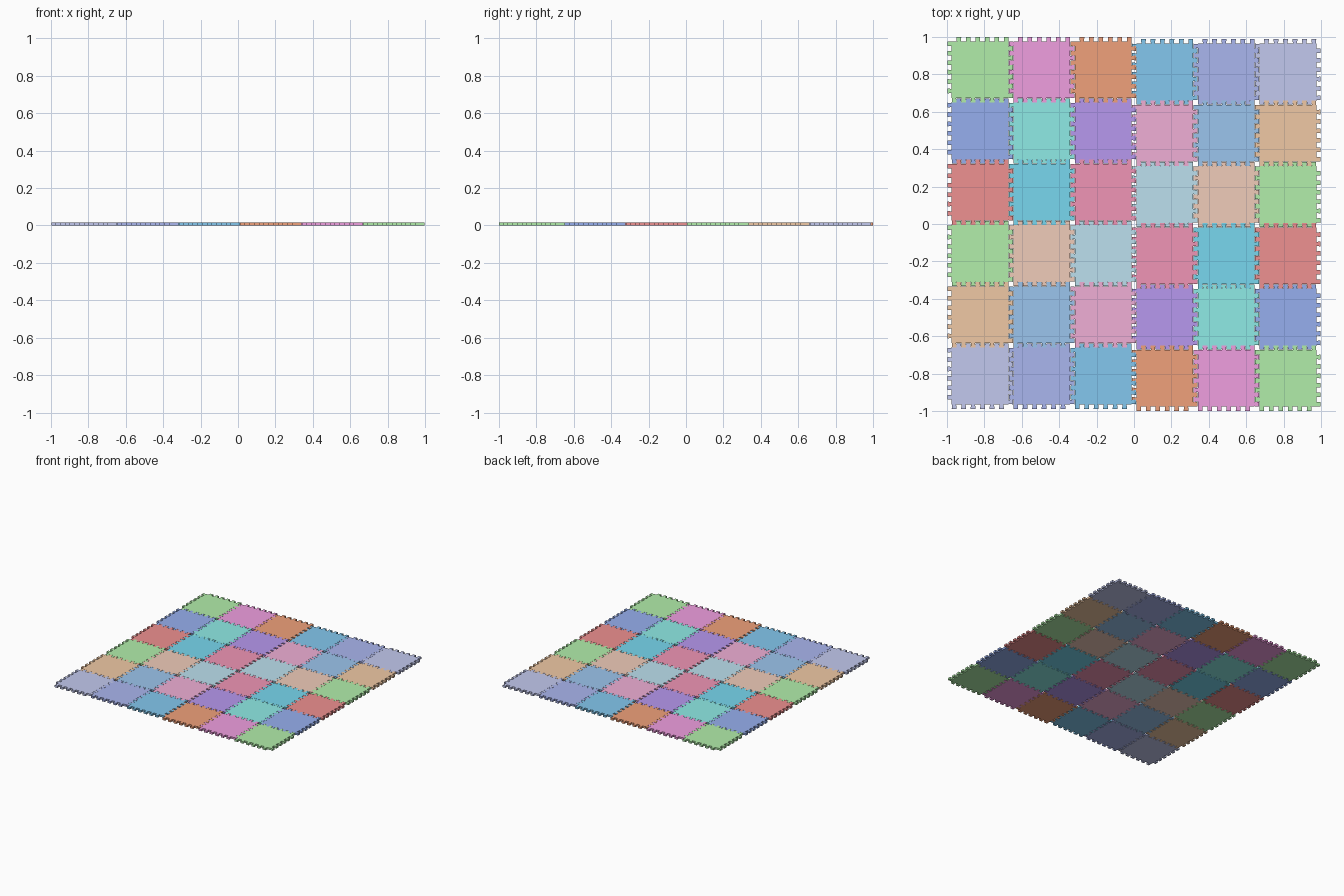
import bpy, bmesh

if "Cube" in bpy.data.objects:
    bpy.data.objects.remove(bpy.data.objects["Cube"])

DEPTH = 0.025          # tooth length
THICK = 0.016
PITCH_X, PITCH_Y = 0.329, 0.3275
SHIFT = 0.006          # left half sits slightly higher than right half
TEETH = 6
GAP = 0.0012           # clearance between interlocking tiles

# Colours of the upper three rows; the lower half repeats them turned by 180 degrees
TOP_ROWS = [
    [(162, 218, 155), (221, 145, 206), (221, 147, 112), (120, 183, 219), (155, 166, 220), (178, 184, 220)],
    [(137, 160, 219), (130, 216, 211), (167, 139, 220), (221, 160, 196), (142, 180, 218), (221, 184, 150)],
    [(219, 132, 132), (110, 197, 219), (221, 136, 166), (172, 206, 219), (221, 187, 170), (163, 219, 156)],
]
ROWS = TOP_ROWS + [row[::-1] for row in TOP_ROWS[::-1]]


def edge_points(length):
    """One toothed side as (along, outward) pairs, with dovetail teeth."""
    p = length / TEETH
    pts = [(-length / 2, 0)]
    for k in range(TEETH):
        c = -length / 2 + (k + 0.25) * p
        base, tip = 0.23 * p - GAP / 2, 0.27 * p - GAP / 2
        pts += [(c - base, 0), (max(c - tip, -length / 2), DEPTH - GAP),
                (c + tip, DEPTH - GAP), (c + base, 0)]
    return pts


def tile_outline():
    w, h = PITCH_X - DEPTH, PITCH_Y - DEPTH
    pts = [(a, -h / 2 - o) for a, o in edge_points(w)]
    pts += [(w / 2 + o, a) for a, o in edge_points(h)]
    pts += [(-a, h / 2 + o) for a, o in edge_points(w)]
    pts += [(-w / 2 - o, -a) for a, o in edge_points(h)]
    return pts


# Shared toothed foam tile shape
def tile_mesh(name):
    bm = bmesh.new()
    face = bm.faces.new([bm.verts.new((x, y, 0)) for x, y in tile_outline()])
    out = bmesh.ops.extrude_face_region(bm, geom=[face])
    verts = [v for v in out["geom"] if isinstance(v, bmesh.types.BMVert)]
    bmesh.ops.translate(bm, verts=verts, vec=(0, 0, THICK))
    bmesh.ops.recalc_face_normals(bm, faces=bm.faces)
    mesh = bpy.data.meshes.new(name)
    bm.to_mesh(mesh)
    bm.free()
    return mesh


materials = {}


def material(rgb):
    if rgb not in materials:
        mat = bpy.data.materials.new("foam_colour_%d" % len(materials))
        mat.diffuse_color = [(c / 235) ** 2.2 for c in rgb] + [1]
        mat.use_nodes = True
        mat.node_tree.nodes["Principled BSDF"].inputs["Base Color"].default_value = mat.diffuse_color
        materials[rgb] = mat
    return materials[rgb]


# Six by six interlocking mat
for r, row in enumerate(ROWS):
    for c, rgb in enumerate(row):
        name = "mat_tile_%d_%d" % (r + 1, c + 1)
        tile = bpy.data.objects.new(name, tile_mesh(name))
        tile.data.materials.append(material(rgb))
        tile.location = ((c - 2.5) * PITCH_X,
                         (2.5 - r) * PITCH_Y + (SHIFT if c < 3 else -SHIFT), 0)
        bpy.context.collection.objects.link(tile)
